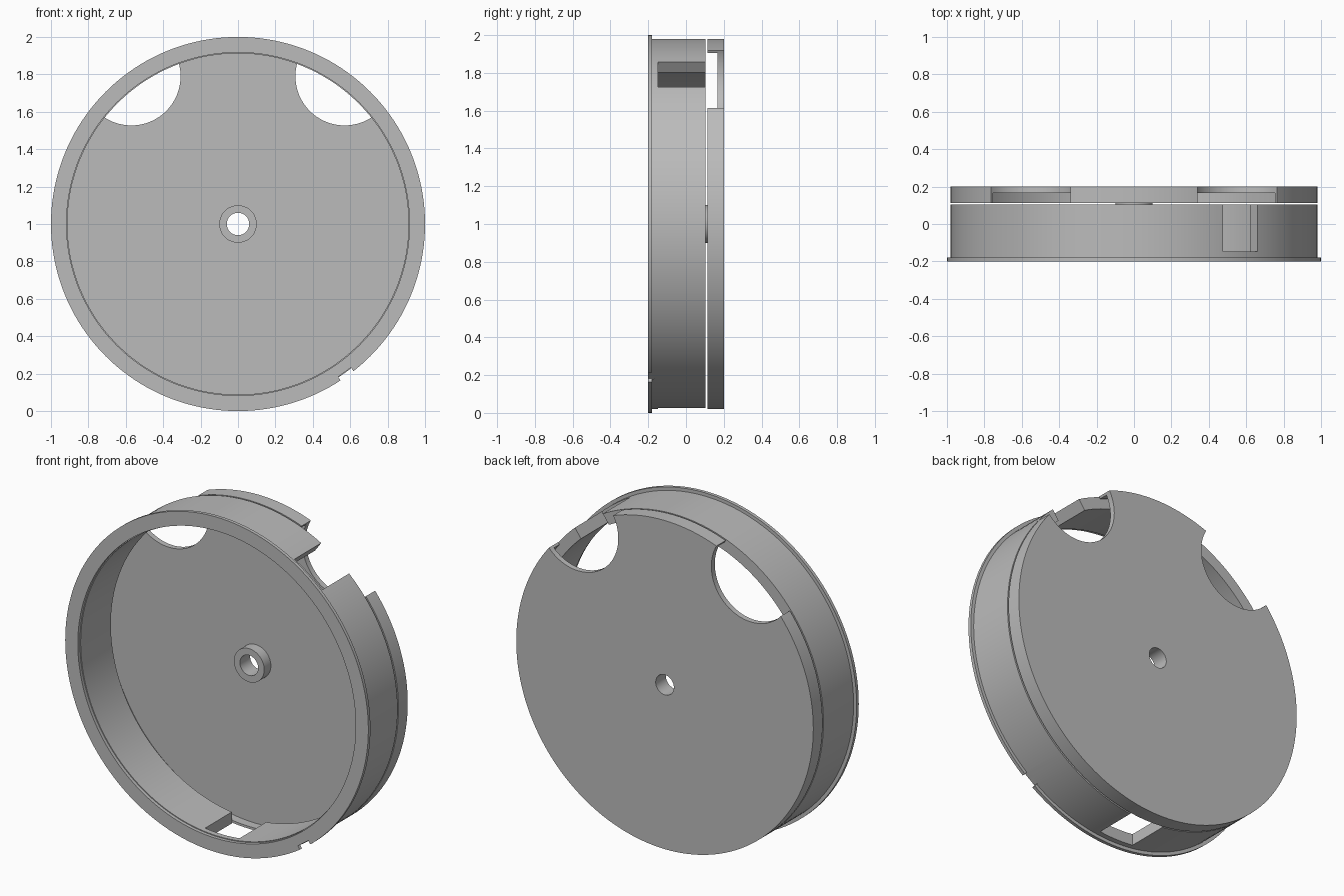
import bpy, bmesh, math
from mathutils import Matrix

cube = bpy.data.objects.get("Cube")
if cube:
    bpy.data.objects.remove(cube, do_unlink=True)

SEGMENTS = 160
SLOT_ANGLE = math.radians(54.3)

grey = bpy.data.materials.new("plain grey")
grey.use_nodes = True
grey.diffuse_color = (0.5, 0.5, 0.5, 1)
grey.node_tree.nodes["Principled BSDF"].inputs["Base Color"].default_value = (0.5, 0.5, 0.5, 1)


def make_object(name, bm):
    bmesh.ops.recalc_face_normals(bm, faces=bm.faces)
    mesh = bpy.data.meshes.new(name)
    bm.to_mesh(mesh)
    bm.free()
    mesh.materials.append(grey)
    obj = bpy.data.objects.new(name, mesh)
    bpy.context.collection.objects.link(obj)
    return obj


def lathe(name, profile):
    """Turn a closed (radius, y) profile around the y axis through z = 1."""
    bm = bmesh.new()
    rings = []
    for i in range(SEGMENTS):
        a = math.tau * i / SEGMENTS
        rings.append([bm.verts.new((r * math.cos(a), y, 1 + r * math.sin(a)))
                      for r, y in profile])
    n = len(profile)
    for i in range(SEGMENTS):
        here, after = rings[i], rings[(i + 1) % SEGMENTS]
        for j in range(n):
            k = (j + 1) % n
            bm.faces.new((here[j], here[k], after[k], after[j]))
    return make_object(name, bm)


def radial_box(name, angle, width, r0, r1, y0, y1):
    """Box cutter pointing outward from the axis at the given angle."""
    bm = bmesh.new()
    place = (Matrix.Translation((0, 0, 1)) @ Matrix.Rotation(-angle, 4, 'Y')
             @ Matrix.Translation(((r0 + r1) / 2, (y0 + y1) / 2, 0))
             @ Matrix.Diagonal((r1 - r0, y1 - y0, width, 1)))
    bmesh.ops.create_cube(bm, size=1, matrix=place)
    return make_object(name, bm)


def round_cutter(name, x, z, radius):
    bm = bmesh.new()
    place = Matrix.Translation((x, 0.16, z)) @ Matrix.Rotation(math.pi / 2, 4, 'X')
    bmesh.ops.create_cone(bm, cap_ends=True, segments=96, radius1=radius,
                          radius2=radius, depth=0.3, matrix=place)
    return make_object(name, bm)


def cut(obj, cutters):
    for cutter in cutters:
        cutter.hide_render = True
        mod = obj.modifiers.new("cut", 'BOOLEAN')
        mod.operation = 'DIFFERENCE'
        mod.solver = 'EXACT'
        mod.object = cutter
    bpy.context.view_layer.update()
    result = bpy.data.meshes.new_from_object(
        obj.evaluated_get(bpy.context.evaluated_depsgraph_get()))
    obj.modifiers.clear()
    obj.data = result
    for cutter in cutters:
        bpy.data.objects.remove(cutter, do_unlink=True)


def smooth(obj):
    bpy.ops.object.select_all(action='DESELECT')
    obj.select_set(True)
    bpy.context.view_layer.objects.active = obj
    bpy.ops.object.shade_smooth_by_angle(angle=math.radians(30))


# Open ring with a thin front flange and a small inner lip
ring = lathe("flanged_ring", [
    (0.917, -0.2), (1.0, -0.2), (1.0, -0.18), (0.98, -0.18),
    (0.98, 0.104), (0.912, 0.104), (0.912, -0.18), (0.917, -0.18)])
cut(ring, [
    radial_box("upper_slot", SLOT_ANGLE, 0.227, 0.7, 1.2, -0.148, 0.2),
    radial_box("lower_slot", -math.pi / 2, 0.227, 0.7, 1.2, -0.148, 0.2),
    radial_box("flange_notch", -SLOT_ANGLE, 0.085, 0.976, 1.1, -0.3, -0.17)])

# Shallow cap: back plate, thin rim and central hollow boss
cap = lathe("back_cap", [
    (0.06, 0.2), (0.98, 0.2), (0.98, 0.113), (0.966, 0.113),
    (0.966, 0.167), (0.1, 0.167), (0.1, 0.104), (0.06, 0.104)])
cut(cap, [round_cutter("finger_scallop", side * 0.57, 1.79, 0.263) for side in (-1, 1)])

for part in (ring, cap):
    smooth(part)
